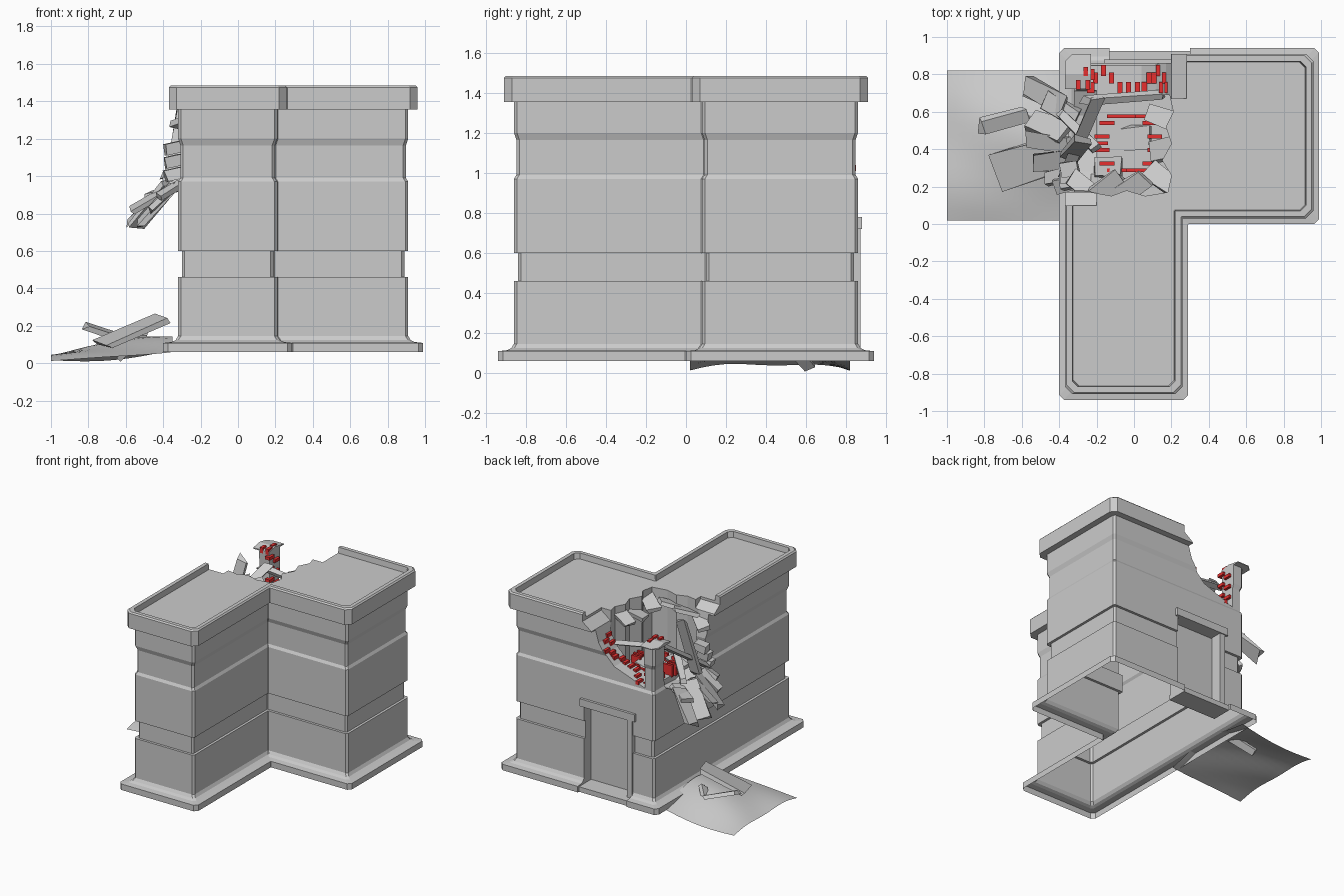
import bpy, bmesh, math, random
from mathutils import Vector, Matrix

if "Cube" in bpy.data.objects:
    bpy.data.objects.remove(bpy.data.objects["Cube"])

random.seed(4)
red = bpy.data.materials.new("red_brick")
red.diffuse_color = (0.8, 0.03, 0.03, 1)
red.use_nodes = True
red.node_tree.nodes["Principled BSDF"].inputs["Base Color"].default_value = red.diffuse_color


def make(name, bm, mat=None):
    bmesh.ops.recalc_face_normals(bm, faces=bm.faces)
    me = bpy.data.meshes.new(name)
    bm.to_mesh(me)
    bm.free()
    ob = bpy.data.objects.new(name, me)
    bpy.context.collection.objects.link(ob)
    if mat:
        me.materials.append(mat)
    return ob


def add_box(bm, lo, hi):
    lo, hi = Vector(lo), Vector(hi)
    m = Matrix.Translation((lo + hi) / 2) @ Matrix.Diagonal((*(hi - lo), 1))
    bmesh.ops.create_cube(bm, size=1, matrix=m)


def box(name, lo, hi):
    bm = bmesh.new()
    add_box(bm, lo, hi)
    return make(name, bm)


def prism(name, pts, axis, a, b):
    """Polygon extruded along an axis from a to b."""
    def put(p, t):
        q = list(p)
        q.insert(axis, t)
        return q
    bm = bmesh.new()
    r = [[bm.verts.new(put(p, t)) for p in pts] for t in (a, b)]
    n = len(pts)
    for i in range(n):
        bm.faces.new((r[0][i], r[0][(i + 1) % n], r[1][(i + 1) % n], r[1][i]))
    bm.faces.new(r[0])
    bm.faces.new(r[1])
    return make(name, bm)


def cut(ob, cutter):
    cutter.hide_render = True
    m = ob.modifiers.new("cut", 'BOOLEAN')
    m.operation, m.solver, m.object = 'DIFFERENCE', 'EXACT', cutter
    bpy.context.view_layer.objects.active = ob
    bpy.ops.object.modifier_apply(modifier=m.name)
    bpy.data.objects.remove(cutter)


def slab(name, p0, p1, width, thick, roll=0.0):
    """Broken slab running from p0 to p1, with slightly uneven corners."""
    p0, p1 = Vector(p0), Vector(p1)
    d = p1 - p0
    bm = bmesh.new()
    bmesh.ops.create_cube(bm, size=1)
    for v in bm.verts:
        v.co.x += random.uniform(-.08, .08)
        v.co.y += random.uniform(-.12, .12)
    rot = d.to_track_quat('X', 'Z').to_matrix().to_4x4()
    bm.transform(Matrix.Translation((p0 + p1) / 2) @ rot @ Matrix.Rotation(roll, 4, 'X')
                 @ Matrix.Diagonal((d.length, width, thick, 1)))
    return make(name, bm)


# L-shaped building: footprint rings swept up a wall profile
CORNERS = [(-.32, -.86, -1, -1), (.21, -.86, 1, -1), (.21, .08, 1, -1),
           (.91, .08, 1, -1), (.91, .86, 1, 1), (-.32, .86, -1, 1)]
PROFILE = [(.08, .06, .025), (.08, .108, .025), (.035, .113, .02), (.014, .123, .015),
           (0, .145, .015), (0, .46, .015), (-.02, .46, .015), (-.02, .6, .015), (0, .6, .015),
           (0, .97, .015), (-.012, .99, .015), (-.012, 1.165, .015), (0, 1.2, .015),
           (0, 1.355, .015), (.05, 1.355, .04), (.05, 1.475, .04), (.04, 1.485, .04),
           (.01, 1.485, .03), (.005, 1.44, .03)]


def ring(d, c):
    pts = [Vector((x + sx * d, y + sy * d)) for x, y, sx, sy in CORNERS]
    out = []
    for i, p in enumerate(pts):
        k = .004 if i == 2 else c
        out += [p + (pts[i - 1] - p).normalized() * k, p + (pts[(i + 1) % 6] - p).normalized() * k]
    return out


bm = bmesh.new()
rings = [[bm.verts.new((p.x, p.y, z)) for p in ring(d, c)] for d, z, c in PROFILE]
for a, b in zip(rings, rings[1:]):
    for i in range(12):
        j = (i + 1) % 12
        bm.faces.new((a[i], a[j], b[j], b[i]))
bm.faces.new(rings[0])
bm.faces.new(rings[-1])
building = make("building", bm)

# Collapsed corner: room cavity, broken back and left walls, post top, doorway
BREAK = [(.28, 1.42), (.2, 1.36), (.17, 1.26), (.12, 1.18), (.04, 1.10), (-.1, 1.05), (-.23, 1.0)]
cut(building, prism("room_cut", [(-.23, .17), (-.12, .15), (-.04, .18), (.06, .15), (.18, .17), (.2, .26),
    (.15, .34), (.2, .43), (.17, .52), (.21, .6), (.19, .69), (-.23, .69)], 2, .95, 1.6))
cut(building, prism("back_cut", [(.28, 1.6)] + BREAK + [(-.23, 1.6)], 1, .67, 1.0))
cut(building, prism("left_cut", [(.1, 1.6), (.1, 1.42), (.17, 1.37), (.2, 1.17), (.17, 1.02), (.28, .94),
    (.42, .9), (.58, .91), (.71, .97), (.73, 1.2), (.71, 1.6)], 0, -.5, -.2))
cut(building, prism("post_cut", [(.6, 1.34), (.8, 1.38), (1, 1.345), (1, 1.6), (.6, 1.6)], 0, -.5, -.2))
cut(building, box("door_cut", (-.13, .77, -.1), (.3, 1.1, .72)))

# Open underside
bm = bmesh.new()
bm.from_mesh(building.data)
low = [f for f in bm.faces if all(v.co.z < .061 for v in f.verts)]
bmesh.ops.delete(bm, geom=low, context='FACES')
bm.to_mesh(building.data)
bm.free()

# Doorway
box("door_step", (-.13, .76, .06), (.3, .925, .1))
box("door_lintel", (-.16, .83, .72), (.325, .88, .78))
box("door_jamb", (-.135, .78, .1), (-.09, .872, .72))

# Exposed bricks: back wall break, corner post, ring on the floor
bm = bmesh.new()
for i in range(len(BREAK) - 1):
    (x0, z0), (x1, z1) = BREAK[i], BREAK[i + 1]
    for k in range(3):
        t = (k + .5) / 3
        x, z = x0 + (x1 - x0) * t, z0 + (z1 - z0) * t
        if x < .18:
            y = random.choice((.70, .75, .79))
            add_box(bm, (x - .012, y, z - .015), (x + .015, y + .06, z + .015))
for k in range(7):
    y = (.7, .77)[k % 2]
    add_box(bm, (-.25, y, 1.04 + k * .045), (-.21, y + .06, 1.065 + k * .045))
for y, x in ((.72, -.31), (.79, -.27), (.72, -.26)):
    add_box(bm, (x, y, 1.34), (x + .025, y + .05, 1.385))
for k in range(18):
    a = math.tau * k / 18
    x, y = -.03 + .15 * math.cos(a), round((.43 + .15 * math.sin(a)) / .036) * .036
    add_box(bm, (x - .04, y - .01, .94), (x + .04, y + .01, .985 + random.uniform(0, .05)))
make("exposed_bricks", bm, red)

# Loose floor and roof fragments inside the hole
for k, (x, y, z, w) in enumerate([(.13, .25, 1.36, .1), (.15, .4, 1.33, .12), (.14, .57, 1.36, .1),
                                  (-.02, .2, 1.37, .1), (-.15, .2, 1.35, .12), (-.28, .2, 1.3, .08),
                                  (0, .46, .97, .12), (-.15, .3, .98, .1)]):
    r = random.uniform(-.06, .06)
    slab(f"roof_fragment_{k}", (x - .06, y - r, z - .03), (x + .08, y + r, z + .02), w, .03, r * 3)

# Hanging wall slabs on the left side and leaning beams
HANG = [((-.36, .62, .96), (-.58, .74, .76), .11, .03), ((-.36, .5, .95), (-.55, .56, .73), .13, .03),
        ((-.34, .42, .95), (-.56, .45, .82), .09, .025), ((-.35, .34, .94), (-.53, .33, .74), .1, .03),
        ((-.33, .27, .95), (-.47, .24, .82), .07, .03), ((-.3, .56, .94), (-.47, .66, .9), .1, .03),
        ((-.3, .22, .96), (-.42, .2, .89), .07, .03)]
for k, (p, q, w, t) in enumerate(HANG):
    slab(f"hanging_slab_{k}", p, q, w, t, random.uniform(-.4, .4))
slab("leaning_beam", (-.37, .27, 1.0), (-.2, .66, 1.28), .06, .025, .4)
slab("leaning_slab", (-.34, .36, .96), (-.27, .45, 1.4), .1, .03, .5)
slab("crossed_beam", (-.4, .6, 1.0), (-.2, .4, 1.1), .05, .03)
for k in range(3):
    slab(f"wall_chunk_{k}", (-.39, .22 + .03 * k, 1.0 + .07 * k), (-.3, .24 + .03 * k, 1.02 + .07 * k), .08, .06)
slab("fallen_cornice", (-.26, .66, 1.27), (.18, .69, 1.2), .04, .035, .5)

# Rubble ground sheet and fallen slabs
bm = bmesh.new()
bmesh.ops.create_grid(bm, x_segments=14, y_segments=14, size=.5)
for v in bm.verts:
    u, w = v.co.x + .5, v.co.y + .5
    bump = math.sin(math.pi * w) * (.035 + .055 * math.sin(math.pi * min(1, u * .8)))
    z = .012 + .055 * u * u + bump + .01 * math.sin(9 * w + 4 * u)
    v.co = (-1 + .65 * u, .02 + .8 * w, max(z, 0))
mound = make("rubble_mound", bm)
for p in mound.data.polygons:
    p.use_smooth = True
slab("fallen_slab_long", (-.72, .27, .1), (-.42, .36, .23), .2, .03, .15)
slab("fallen_slab_flat", (-.82, .52, .2), (-.58, .58, .12), .08, .03, .3)
slab("fallen_slab_chip", (-.64, .62, .02), (-.5, .5, .16), .06, .03, .6)
